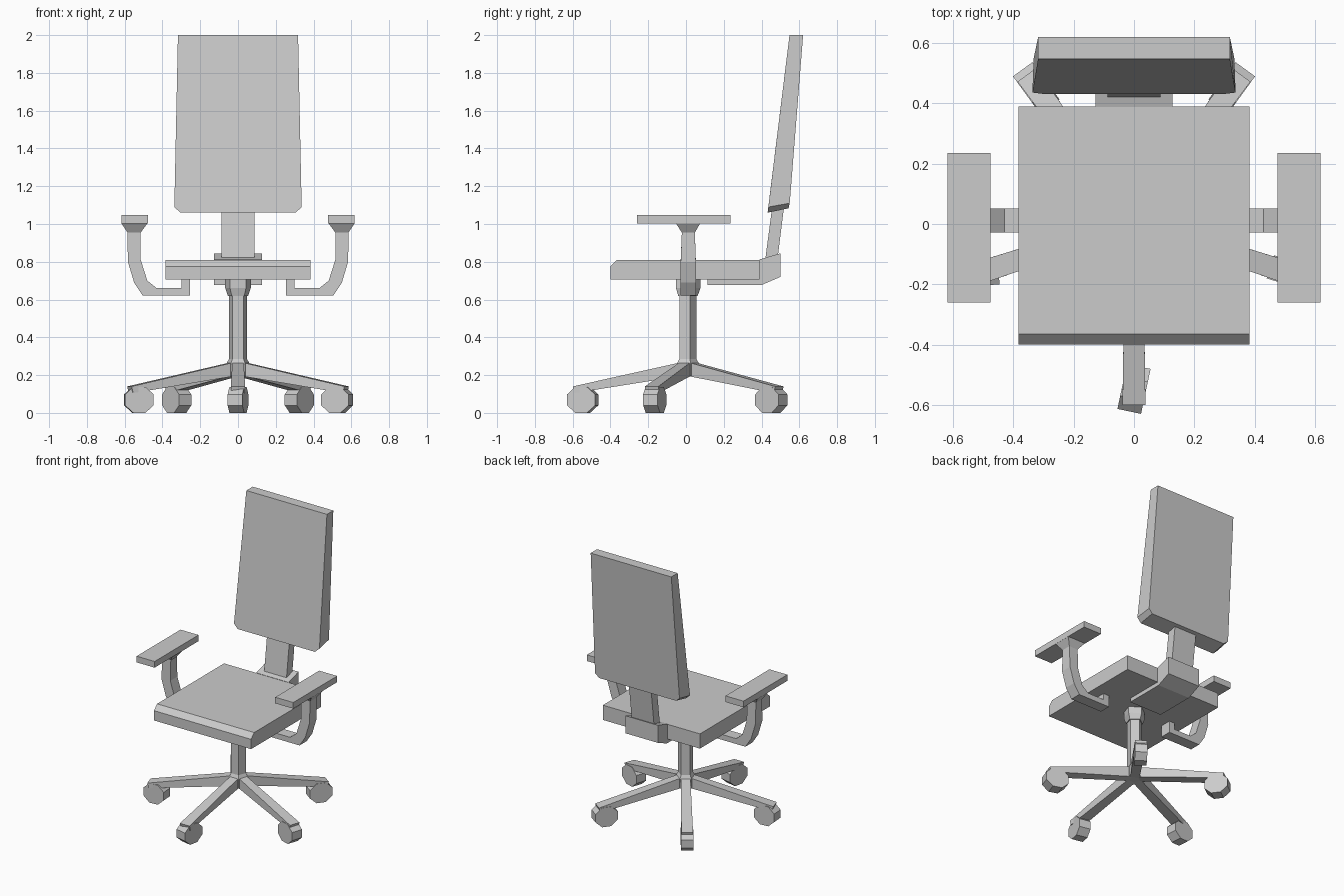
import bpy, bmesh, math
from mathutils import Vector, Matrix

if "Cube" in bpy.data.objects:
    bpy.data.objects.remove(bpy.data.objects["Cube"])


def finish(name, bm):
    bmesh.ops.recalc_face_normals(bm, faces=bm.faces)
    me = bpy.data.meshes.new(name)
    bm.to_mesh(me)
    bm.free()
    ob = bpy.data.objects.new(name, me)
    bpy.context.collection.objects.link(ob)
    return ob


def loft(name, rings):
    """Skin matching rings of points and cap both ends."""
    bm = bmesh.new()
    vs = [[bm.verts.new(p) for p in r] for r in rings]
    n = len(vs[0])
    for a, b in zip(vs, vs[1:]):
        for i in range(n):
            j = (i + 1) % n
            bm.faces.new((a[i], a[j], b[j], b[i]))
    bm.faces.new(vs[0])
    bm.faces.new(vs[-1])
    return finish(name, bm)


def side_profile(name, pts, half):
    """Extrude a (y, z) profile across x."""
    return loft(name, [[(s * half, y, z) for y, z in pts] for s in (-1, 1)])


def rect(x0, x1, y0, y1, z):
    return [(x0, y0, z), (x1, y0, z), (x1, y1, z), (x0, y1, z)]


def mirrored(name, rings, sx):
    return loft(name, [[(sx * x, y, z) for x, y, z in r] for r in rings])


# seat, back bracket and back post
side_profile("seat", [(-.40, .705), (.39, .705), (.39, .81), (-.365, .81), (-.40, .775)], .383)
side_profile("back_bracket", [(.115, .708), (.115, .677), (.40, .677), (.50, .72),
                              (.50, .845), (.388, .812), (.388, .708)], .128)
side_profile("back_post", [(.418, .80), (.485, .82), (.52, 1.10), (.455, 1.08)], .088)


# backrest: outline with clipped lower corners, thinner towards the top
def outline(half, top, mid, low):
    (xt, yt, zt), (xm, ym, zm), (xl, yl, zl) = top, mid, low
    return [(-xt, yt, zt), (-xm, ym, zm), (-xl, yl, zl), (xl, yl, zl), (xm, ym, zm), (xt, yt, zt)]


loft("backrest", [
    outline(0, (.318, .548, 2), (.337, .436, 1.09), (.305, .432, 1.06)),
    outline(0, (.318, .62, 2), (.333, .549, 1.11), (.302, .543, 1.083))])

# armrests: bent support, flared cap and pad on each side
arm = [(.585, .955), (.583, .80), (.55, .69), (.505, .622), (.255, .622), (.255, .706),
       (.30, .706), (.30, .66), (.43, .66), (.48, .70), (.515, .81), (.515, .955)]
for side, sx in (("right", 1), ("left", -1)):
    mirrored("arm_support_" + side,
             [[(x, y0 if z < .9 else y1, z) for x, z in arm] for y0, y1 in ((-.028, -.022), (.052, .047))], sx)
    mirrored("arm_flare_" + side, [rect(.515, .585, -.022, .047, .955),
                                   rect(.48, .617, -.053, .075, 1.003)], sx)
    mirrored("arm_pad_" + side, [rect(.476, .618, -.26, .235, 1.003),
                                 rect(.476, .618, -.26, .235, 1.047)], sx)

# five-sided gas column with hub flare and top collar
CY = .005


def penta(r, z):
    return [(r * math.cos(math.radians(90 + 72 * i)), CY + r * math.sin(math.radians(90 + 72 * i)), z)
            for i in range(5)]


loft("column", [penta(r, z) for r, z in
                ((.064, .195), (.064, .262), (.05, .285), (.05, .62), (.057, .62), (.071, .66), (.071, .706))])

# five legs with octagonal casters
for i in range(5):
    ang = math.radians(-90 + 72 * i)
    rot = Matrix.Translation((0, CY, 0)) @ Matrix.Rotation(ang, 4, 'Z')
    leg = loft(f"leg_{i + 1}", [
        [(.03, -.03, .195), (.03, .03, .195), (.03, .03, .268), (.03, -.03, .268)],
        [(.595, -.038, .105), (.595, .038, .105), (.605, .038, .14), (.605, -.038, .14)]])
    leg.data.transform(rot)

    hub = rot @ Vector((.552, 0, .069))
    yaw = ang + math.radians((-12, 0, 0, 0, -14)[i])
    bm = bmesh.new()
    bmesh.ops.create_cone(bm, cap_ends=True, segments=8, radius1=.0765, radius2=.0765, depth=.08,
                          matrix=Matrix.Rotation(math.radians(90), 4, 'X') @ Matrix.Rotation(math.radians(22.5), 4, 'Z'))
    low = min(v.co.z for v in bm.verts)
    bmesh.ops.scale(bm, vec=(1.08, 1, .069 / -low), verts=bm.verts)
    bmesh.ops.transform(bm, matrix=Matrix.Translation(hub) @ Matrix.Rotation(yaw, 4, 'Z'), verts=bm.verts)
    finish(f"caster_{i + 1}", bm)
